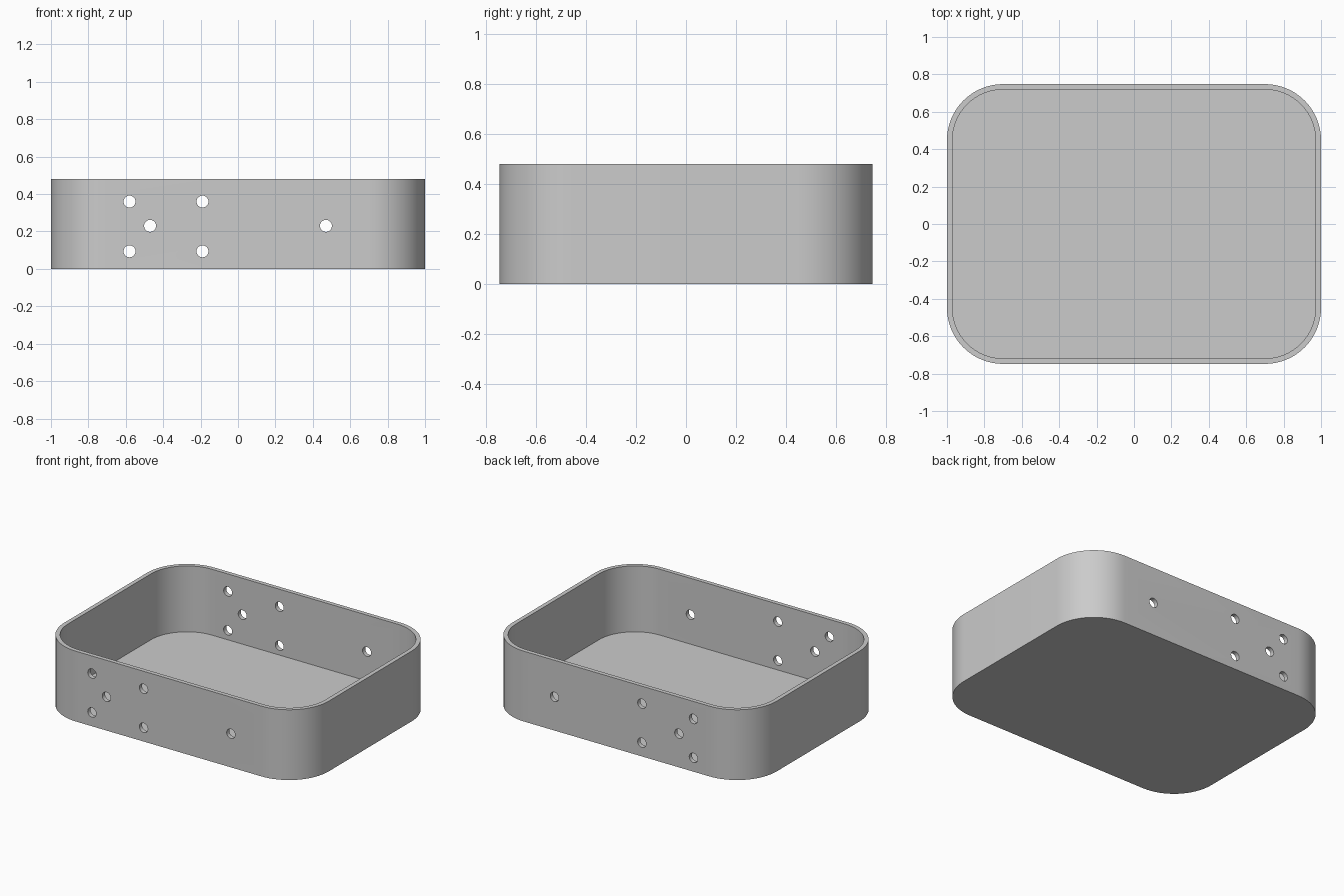
import bpy, bmesh, math
from mathutils import Matrix

if "Cube" in bpy.data.objects:
    bpy.data.objects.remove(bpy.data.objects["Cube"])

HALF_X, HALF_Y, HEIGHT = 1.0, 0.748, 0.48
RADIUS, WALL, FLOOR = 0.30, 0.029, 0.03
HOLE_RADIUS = 0.032
HOLES = [(-0.58, 0.36), (-0.19, 0.36), (-0.58, 0.094), (-0.19, 0.094),
         (-0.47, 0.23), (0.47, 0.23)]

grey = bpy.data.materials.new("plain grey")
grey.diffuse_color = (0.6, 0.6, 0.6, 1)
grey.use_nodes = True
grey.node_tree.nodes["Principled BSDF"].inputs["Base Color"].default_value = grey.diffuse_color


def make_object(name, bm):
    bmesh.ops.recalc_face_normals(bm, faces=bm.faces)
    mesh = bpy.data.meshes.new(name)
    bm.to_mesh(mesh)
    bm.free()
    mesh.materials.append(grey)
    obj = bpy.data.objects.new(name, mesh)
    bpy.context.collection.objects.link(obj)
    return obj


def rounded_ring(bm, inset, z, steps=16):
    """Rounded rectangle of vertices, inset from the outer outline."""
    r = RADIUS - inset
    ring = []
    for k, (sx, sy) in enumerate([(1, 1), (-1, 1), (-1, -1), (1, -1)]):
        for i in range(steps + 1):
            a = (k + i / steps) * math.pi / 2
            ring.append(bm.verts.new((sx * (HALF_X - RADIUS) + r * math.cos(a),
                                      sy * (HALF_Y - RADIUS) + r * math.sin(a), z)))
    return ring


# Open tray: outer wall, rim, inner wall, floor and underside
bm = bmesh.new()
rings = [rounded_ring(bm, 0, 0), rounded_ring(bm, 0, HEIGHT),
         rounded_ring(bm, WALL, HEIGHT), rounded_ring(bm, WALL, FLOOR)]
for a, b in zip(rings, rings[1:]):
    for i in range(len(a)):
        j = (i + 1) % len(a)
        bm.faces.new((a[i], a[j], b[j], b[i]))
bm.faces.new(rings[0])
bm.faces.new(rings[-1])
tray = make_object("tray", bm)

# Drills passing through the front and back walls
bm = bmesh.new()
for x, z in HOLES:
    bmesh.ops.create_cone(bm, cap_ends=True, segments=32, depth=2,
                          radius1=HOLE_RADIUS, radius2=HOLE_RADIUS,
                          matrix=Matrix.Translation((x, 0, z)) @ Matrix.Rotation(math.pi / 2, 4, 'X'))
drills = make_object("hole_cutter", bm)
drills.hide_render = True

cut = tray.modifiers.new("holes", 'BOOLEAN')
cut.operation = 'DIFFERENCE'
cut.solver = 'EXACT'
cut.object = drills

# Apply the holes, then shade the curved corners smooth
bpy.context.view_layer.objects.active = tray
tray.select_set(True)
bpy.ops.object.modifier_apply(modifier=cut.name)
bpy.data.objects.remove(drills)
bpy.ops.object.shade_smooth_by_angle(angle=math.radians(30))
